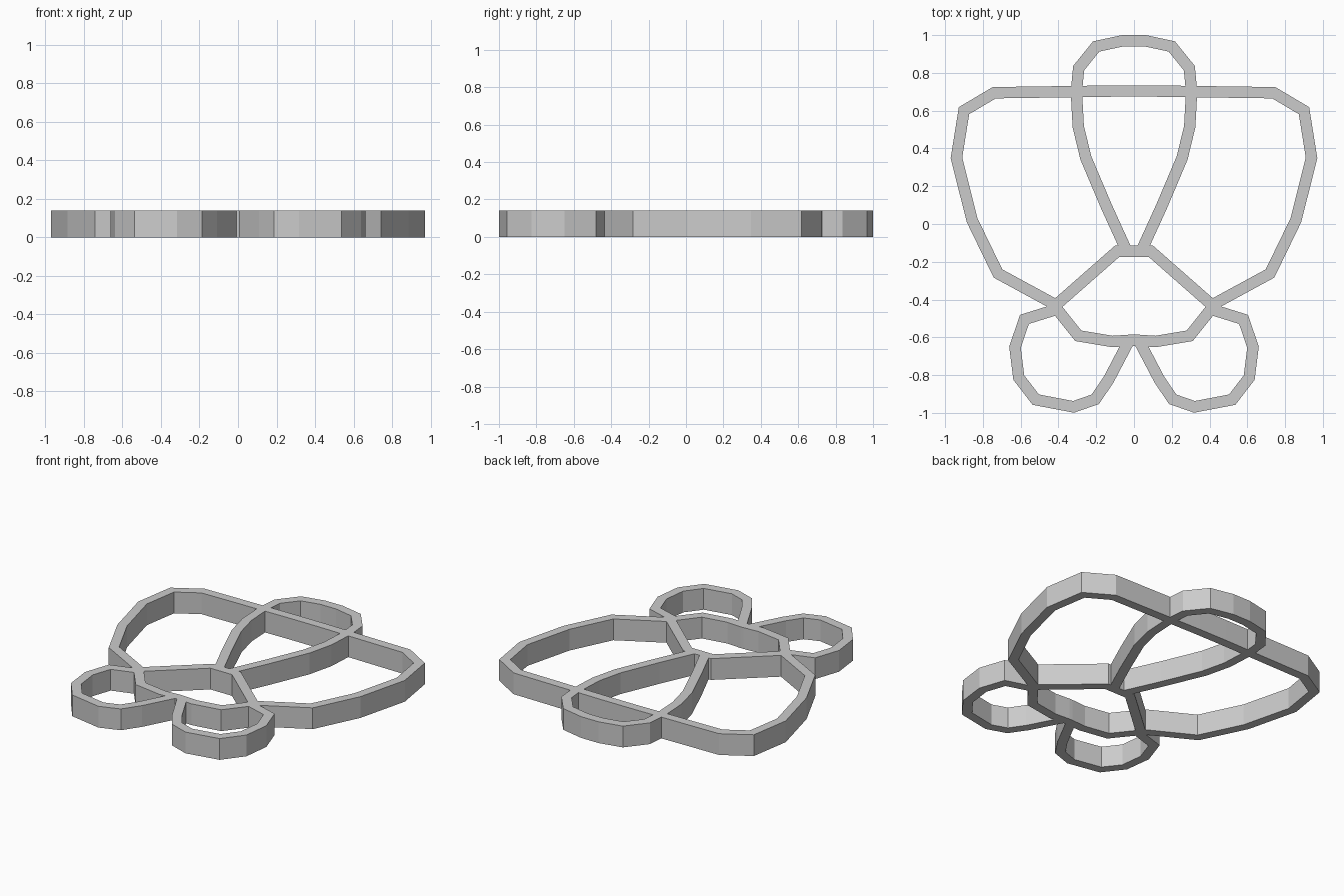
import bpy, bmesh
from mathutils import Vector

if "Cube" in bpy.data.objects:
    bpy.data.objects.remove(bpy.data.objects["Cube"])

HEIGHT = 0.14
HALF = 0.03


def mirrored(half):
    """Complete a path symmetric in x from its right half."""
    return [(-x, y) for x, y in reversed(half)] + list(half)


def ribbon(name, pts, closed=False):
    """Upright wall of constant width with mitred corners along a path."""
    p = [Vector(q) for q in pts]
    n = len(p)
    bm = bmesh.new()
    rings = []
    for i in range(n):
        a = p[i] - p[i - 1] if closed or i > 0 else p[1] - p[0]
        b = p[(i + 1) % n] - p[i] if closed or i < n - 1 else a
        na = Vector((-a.y, a.x)).normalized()
        nb = Vector((-b.y, b.x)).normalized()
        m = (na + nb).normalized()
        off = m * (HALF / m.dot(na))
        l, r = p[i] + off, p[i] - off
        rings.append([bm.verts.new((*c, z)) for c, z in
                      ((l, 0), (r, 0), (r, HEIGHT), (l, HEIGHT))])
    for i in range(n if closed else n - 1):
        s, t = rings[i], rings[(i + 1) % n]
        for k in range(4):
            j = (k + 1) % 4
            bm.faces.new((s[k], s[j], t[j], t[k]))
    if not closed:
        bm.faces.new(rings[0][::-1])
        bm.faces.new(rings[-1])
    bmesh.ops.recalc_face_normals(bm, faces=bm.faces[:])
    mesh = bpy.data.meshes.new(name)
    bm.to_mesh(mesh)
    bm.free()
    ob = bpy.data.objects.new(name, mesh)
    bpy.context.collection.objects.link(ob)
    return ob


# Wide side lobes joined by the straight upper bar
frame = ribbon("outline_frame", mirrored([
    (0.10, 0.704), (0.74, 0.695), (0.90, 0.60), (0.94, 0.35),
    (0.857, 0.02), (0.72, -0.262), (0.40, -0.436)]))

# Tall teardrop loop in the centre
loop = ribbon("top_loop", mirrored([
    (0.06, 0.97), (0.20, 0.94), (0.293, 0.825), (0.305, 0.70),
    (0.295, 0.515), (0.255, 0.35), (0.147, 0.095), (0.04, -0.14)]))

# Closed lower body cell
body = ribbon("lower_body", mirrored([
    (0.09, -0.145), (0.42, -0.435), (0.295, -0.592), (0.115, -0.622),
    (0.01, -0.615)]), closed=True)

# Two rounded bottom loops
foot = [(0.41, -0.452), (0.58, -0.505), (0.63, -0.652), (0.61, -0.813),
        (0.52, -0.93), (0.32, -0.968), (0.205, -0.928), (0.135, -0.825),
        (0.03, -0.625)]
feet = [ribbon("bottom_loop", [(s * x, y) for x, y in foot]) for s in (1, -1)]

# Fuse every wall into one solid
parts = [loop, body] + feet
for part in parts:
    mod = frame.modifiers.new("fuse", 'BOOLEAN')
    mod.operation = 'UNION'
    mod.solver = 'EXACT'
    mod.object = part
bpy.context.view_layer.update()
fused = bpy.data.meshes.new_from_object(
    frame.evaluated_get(bpy.context.evaluated_depsgraph_get()))
frame.modifiers.clear()
frame.data = fused
for part in parts:
    bpy.data.objects.remove(part)
